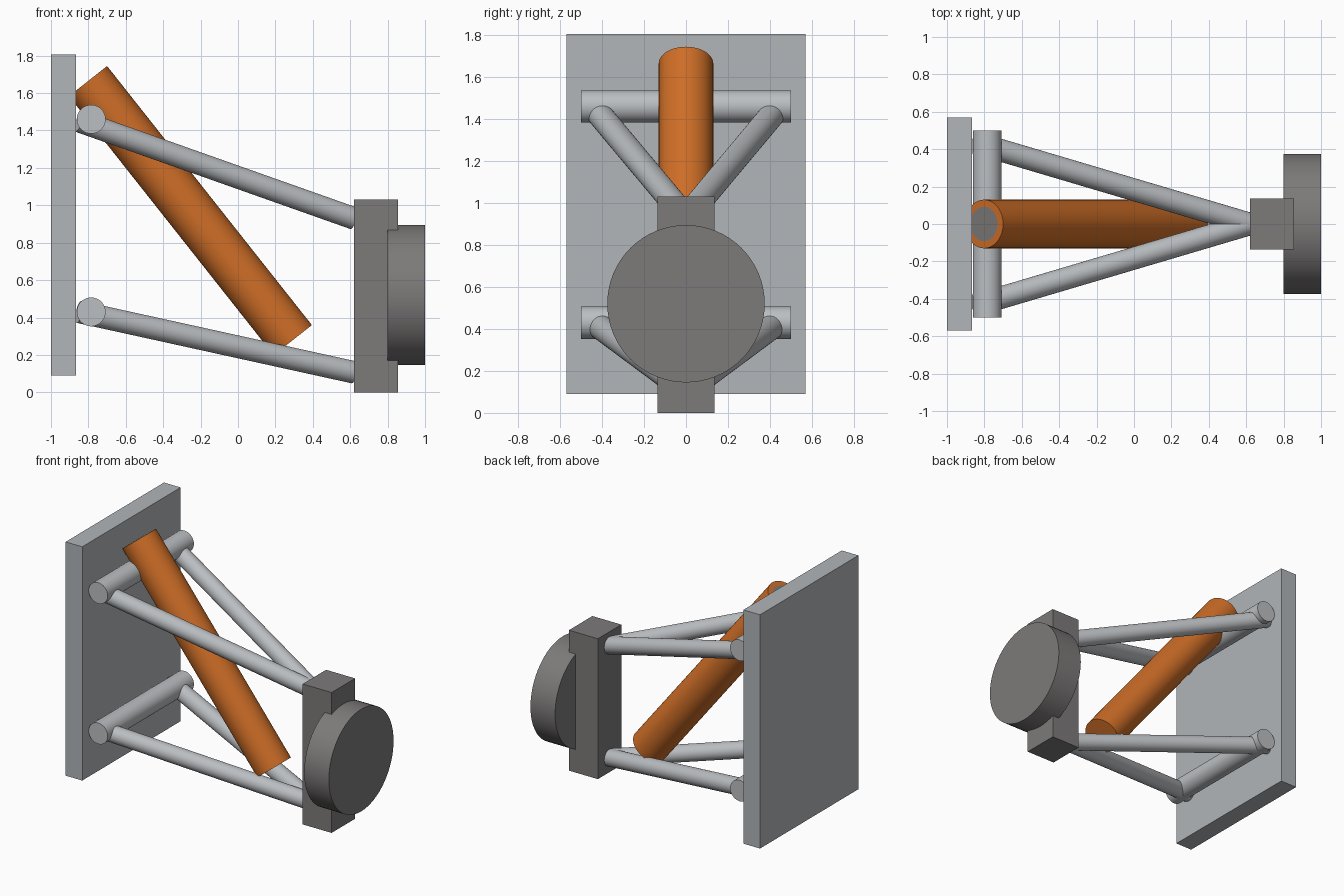
import bpy
import bmesh
import math
from mathutils import Vector

if "Cube" in bpy.data.objects:
    bpy.data.objects.remove(bpy.data.objects["Cube"], do_unlink=True)


def make_material(name, colour):
    mat = bpy.data.materials.new(name)
    mat.use_nodes = True
    mat.diffuse_color = (*colour, 1)
    mat.node_tree.nodes["Principled BSDF"].inputs["Base Color"].default_value = (*colour, 1)
    return mat


plate_grey = make_material("plate_grey", (0.44, 0.465, 0.485))
tube_grey = make_material("tube_grey", (0.50, 0.52, 0.54))
dark_grey = make_material("dark_grey", (0.205, 0.195, 0.193))
orange = make_material("orange", (0.62, 0.155, 0.02))


def box(name, low, high, mat):
    low, high = Vector(low), Vector(high)
    bpy.ops.mesh.primitive_cube_add(size=1, location=(low + high) / 2)
    obj = bpy.context.object
    obj.name = name
    obj.scale = high - low
    bpy.ops.object.transform_apply(location=False, rotation=False, scale=True)
    obj.data.materials.append(mat)
    return obj


def rod(name, start, end, radius, mat):
    """Round bar between two points; its local +z points to the end."""
    start, end = Vector(start), Vector(end)
    axis = end - start
    bpy.ops.mesh.primitive_cylinder_add(vertices=64, radius=radius, depth=axis.length,
                                        location=(start + end) / 2)
    obj = bpy.context.object
    obj.name = name
    obj.rotation_euler = axis.to_track_quat("Z", "Y").to_euler()
    obj.data.materials.append(mat)
    bpy.ops.object.shade_smooth_by_angle(angle=math.radians(40))
    return obj


# Chassis mounting plate
box("mounting_plate", (-1, -0.57, 0.09), (-0.865, 0.57, 1.805), plate_grey)

# Pivot bars, each with a pair of arms converging on the upright
for level, bar_z, start_z, end_z in (("upper", 1.46, 1.45, 0.93), ("lower", 0.43, 0.43, 0.107)):
    rod(level + "_pivot_bar", (-0.785, -0.5, bar_z), (-0.785, 0.5, bar_z), 0.077, tube_grey)
    for side, sign in (("left", 1), ("right", -1)):
        rod(f"{level}_arm_{side}", (-0.85, sign * 0.435, start_z), (0.62, 0, end_z),
            0.06, tube_grey)

# Upright and wheel hub
box("upright", (0.62, -0.136, 0), (0.855, 0.136, 1.03), dark_grey)
rod("wheel_hub", (0.80, 0, 0.52), (1, 0, 0.52), 0.375, dark_grey)

# Damper with a dark core showing in its top end
damper = rod("damper", (0.293, 0, 0.279), (-0.802, 0, 1.664), 0.13, orange)
damper.data.materials.append(dark_grey)
bm = bmesh.new()
bm.from_mesh(damper.data)
top_cap = max(bm.faces, key=lambda f: f.calc_center_median().z)
bmesh.ops.inset_region(bm, faces=[top_cap], thickness=0.038, use_even_offset=True)
top_cap.material_index = 1
bm.to_mesh(damper.data)
bm.free()
